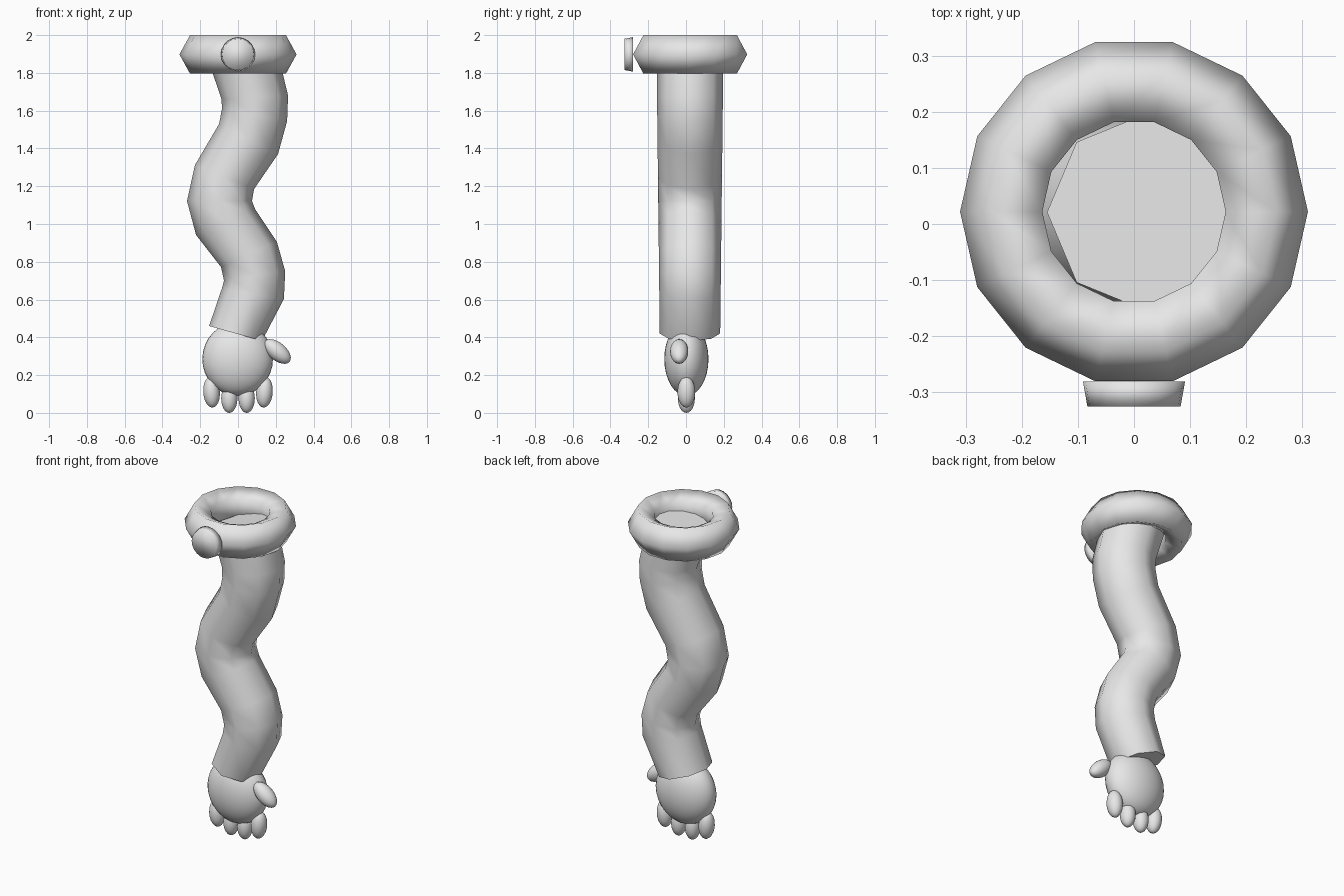
import bpy, bmesh, math
from mathutils import Vector

if "Cube" in bpy.data.objects:
    bpy.data.objects.remove(bpy.data.objects["Cube"])

grey = bpy.data.materials.new("plain_grey")
grey.diffuse_color = (0.8, 0.8, 0.8, 1)
grey.use_nodes = True
grey.node_tree.nodes["Principled BSDF"].inputs["Base Color"].default_value = grey.diffuse_color


def loft(name, rings, closed=False):
    """Skin a list of point rings; open ends get flat caps."""
    bm = bmesh.new()
    loops = [[bm.verts.new(p) for p in ring] for ring in rings]
    pairs = list(zip(loops, loops[1:]))
    if closed:
        pairs.append((loops[-1], loops[0]))
    for a, b in pairs:
        for i in range(len(a)):
            j = (i + 1) % len(a)
            bm.faces.new((a[i], a[j], b[j], b[i])).smooth = True
    if not closed:
        bm.faces.new(loops[0])
        bm.faces.new(loops[-1])
    bmesh.ops.recalc_face_normals(bm, faces=bm.faces[:])
    mesh = bpy.data.meshes.new(name)
    bm.to_mesh(mesh)
    bm.free()
    mesh.materials.append(grey)
    obj = bpy.data.objects.new(name, mesh)
    bpy.context.collection.objects.link(obj)
    return obj


def ellipsoid(name, loc, size, tilt=0.0, segments=24):
    bpy.ops.mesh.primitive_uv_sphere_add(segments=segments, ring_count=segments // 2,
                                         radius=1, location=loc, rotation=(0, tilt, 0))
    obj = bpy.context.object
    obj.name = name
    obj.scale = size
    obj.data.materials.append(grey)
    bpy.ops.object.shade_smooth()
    return obj


# Shoulder ring: five-sided section swept round fourteen steps
section = [(0.229 + 0.081 * math.cos(math.tau * k / 5),
            1.898 + 0.107 * math.sin(math.tau * k / 5)) for k in range(5)]
loft("shoulder_ring",
     [[(r * math.cos(math.tau * i / 14), 0.022 + r * math.sin(math.tau * i / 14), z)
       for r, z in section] for i in range(14)], closed=True)

# Knob on the front of the ring, slightly tapered
bpy.ops.mesh.primitive_cone_add(vertices=20, radius1=0.091, radius2=0.083, depth=0.045,
                                location=(0, -0.303, 1.898), rotation=(math.pi / 2, 0, 0))
knob = bpy.context.object
knob.name = "ring_knob"
knob.data.materials.append(grey)
bpy.ops.object.shade_smooth()

# Wavy arm: left and right edge (x, z) of each eight-sided cross-section
edges = [((-0.155, 1.86), (0.205, 1.93)), ((-0.087, 1.66), (0.265, 1.68)),
         ((-0.085, 1.61), (0.26, 1.545)), ((-0.10, 1.53), (0.212, 1.37)),
         ((-0.228, 1.312), (0.085, 1.185)), ((-0.27, 1.122), (0.074, 1.122)),
         ((-0.222, 0.942), (0.09, 1.08)), ((-0.09, 0.772), (0.206, 0.905)),
         ((-0.074, 0.70), (0.25, 0.75)), ((-0.085, 0.66), (0.243, 0.603)),
         ((-0.153, 0.46), (0.127, 0.381))]
rings = []
for (lx, lz), (rx, rz) in edges:
    mid = Vector(((lx + rx) / 2, 0.021, (lz + rz) / 2))
    across = Vector(((rx - lx) / 2, 0, (rz - lz) / 2))
    depth = Vector((0, 0.160 + 0.016 * (mid.z - 0.42) / 1.4, 0))
    rings.append([mid + across * math.cos(math.tau * k / 8) + depth * math.sin(math.tau * k / 8)
                  for k in range(8)])
loft("arm", rings)

# Hand
ellipsoid("palm", (-0.002, 0.002, 0.285), (0.187, 0.117, 0.195), segments=32)
for side, label in ((-1, "left"), (1, "right")):
    ellipsoid(label + "_outer_finger", (side * 0.14, 0.002, 0.11), (0.044, 0.047, 0.082),
              tilt=side * math.radians(4))
    ellipsoid(label + "_inner_finger", (side * 0.046, 0.002, 0.077), (0.043, 0.045, 0.077))
ellipsoid("thumb", (0.208, -0.036, 0.325), (0.085, 0.048, 0.047), tilt=math.radians(40))
